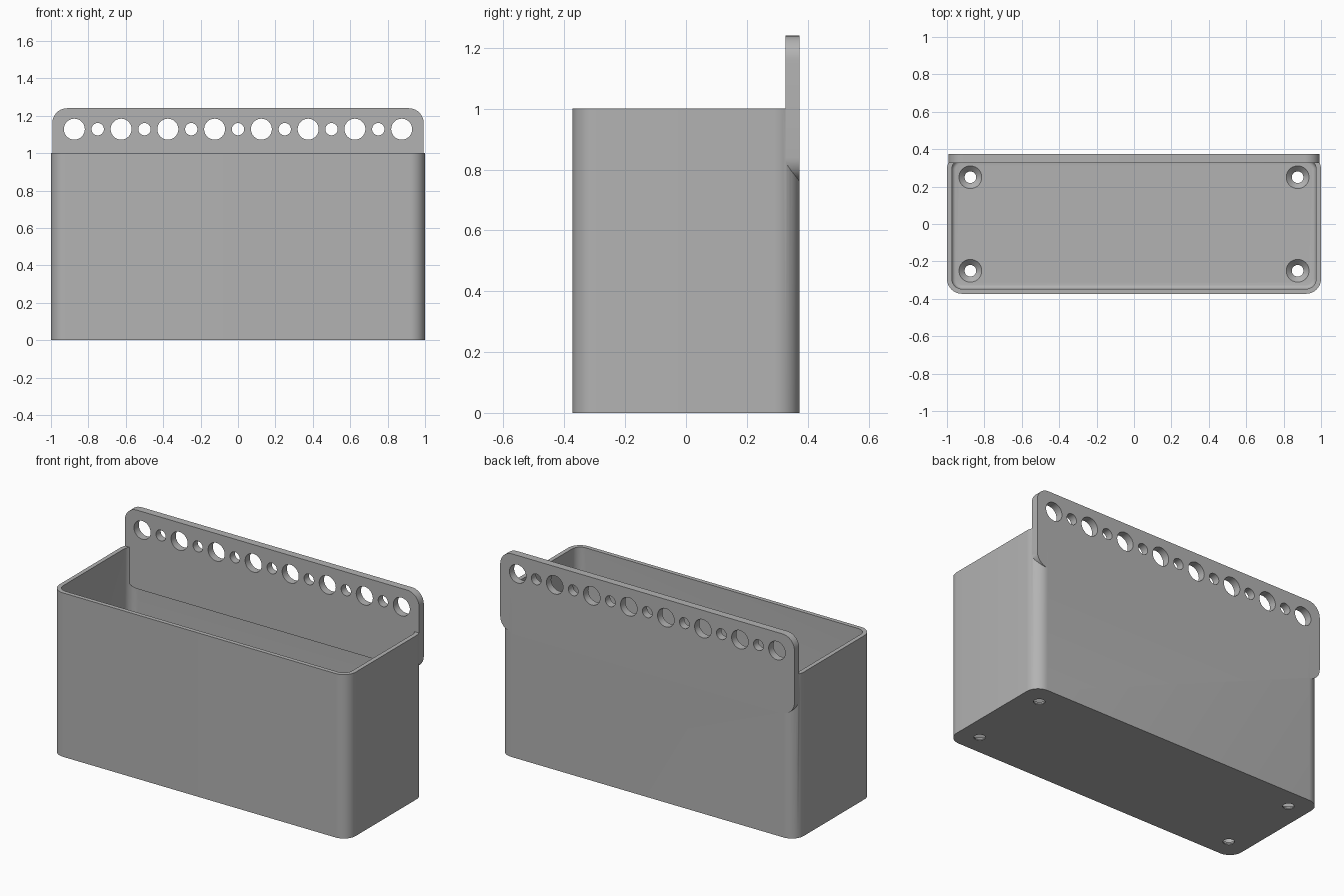
import bpy, bmesh
from math import sin, cos, pi, radians

if "Cube" in bpy.data.objects:
    bpy.data.objects.remove(bpy.data.objects["Cube"], do_unlink=True)

HX, HY, WALL, FLOOR, CORNER = 1.0, 0.373, 0.026, 0.035, 0.08
PLATE = 0.046

grey = bpy.data.materials.new("plain grey")
grey.use_nodes = True
COLOUR = (0.45, 0.45, 0.45, 1)
grey.diffuse_color = COLOUR
grey.node_tree.nodes["Principled BSDF"].inputs["Base Color"].default_value = COLOUR


def rounded_ring(bm, hx, hy, r, z, steps=10):
    verts = []
    for q, (sx, sy) in enumerate([(1, 1), (-1, 1), (-1, -1), (1, -1)]):
        for i in range(steps + 1):
            a = (q + i / steps) * pi / 2
            verts.append(bm.verts.new((sx * (hx - r) + r * cos(a),
                                       sy * (hy - r) + r * sin(a), z)))
    return verts


def loft(name, sections):
    """Closed solid through rounded rectangles (half x, half y, radius, z)."""
    bm = bmesh.new()
    rings = [rounded_ring(bm, *s) for s in sections]
    for low, high in zip(rings, rings[1:]):
        for i in range(len(low)):
            j = (i + 1) % len(low)
            bm.faces.new((low[i], low[j], high[j], high[i]))
    bm.faces.new(rings[0][::-1])
    bm.faces.new(rings[-1])
    mesh = bpy.data.meshes.new(name)
    bm.to_mesh(mesh)
    bm.free()
    mesh.materials.append(grey)
    obj = bpy.data.objects.new(name, mesh)
    bpy.context.collection.objects.link(obj)
    return obj


def cutter(r1, r2, depth, loc, rot=(0, 0, 0)):
    bpy.ops.mesh.primitive_cone_add(vertices=40, radius1=r1, radius2=r2, depth=depth,
                                    location=loc, rotation=rot)
    obj = bpy.context.object
    obj.name = "hole_cutter"
    obj.hide_render = True
    obj.data.materials.append(grey)
    return obj


def boolean(target, other, operation):
    mod = target.modifiers.new("boolean", "BOOLEAN")
    mod.operation, mod.object, mod.solver = operation, other, "EXACT"
    bpy.context.view_layer.objects.active = target
    bpy.ops.object.modifier_apply(modifier=mod.name)
    bpy.data.objects.remove(other, do_unlink=True)


# Open box with rounded corners and a small fillet around the floor
box = loft("storage_box", [(HX, HY, CORNER, 0), (HX, HY, CORNER, 1)])
fillet, sections = 0.022, []
for i in range(6):
    a = i / 5 * pi / 2
    inset = WALL + fillet * (1 - sin(a))
    sections.append((HX - inset, HY - inset, CORNER - inset,
                     FLOOR + fillet * (1 - cos(a))))
inner = HX - WALL, HY - WALL, CORNER - WALL
cavity = loft("cavity_cutter", sections + [(*inner, 1.2)])
boolean(box, cavity, "DIFFERENCE")

# Rounded mounting plate along the back
plate = loft("mounting_plate", [(0.993, 0.24, 0.08, 0), (0.993, 0.24, 0.08, PLATE)])
plate.rotation_euler = (radians(90), 0, 0)
plate.location = (0, HY, 1)
bpy.context.view_layer.update()

# Alternating large and small holes in the plate
for k in range(15):
    r = 0.033 if k % 2 else 0.056
    boolean(plate, cutter(r, r, 0.3, (-0.875 + k * 0.125, HY, 1.128),
                          (radians(90), 0, 0)), "DIFFERENCE")
boolean(box, plate, "UNION")

# Countersunk screw holes in the floor
for x in (-0.875, 0.875):
    for y in (-0.25, 0.25):
        boolean(box, cutter(0.031, 0.031, 0.2, (x, y, 0)), "DIFFERENCE")
        boolean(box, cutter(0.031, 0.061, 0.03, (x, y, FLOOR - 0.0149)), "DIFFERENCE")

# Smooth shading with sharp edges kept
bpy.ops.object.select_all(action="DESELECT")
box.select_set(True)
bpy.context.view_layer.objects.active = box
bpy.ops.object.shade_smooth_by_angle(angle=radians(30))
